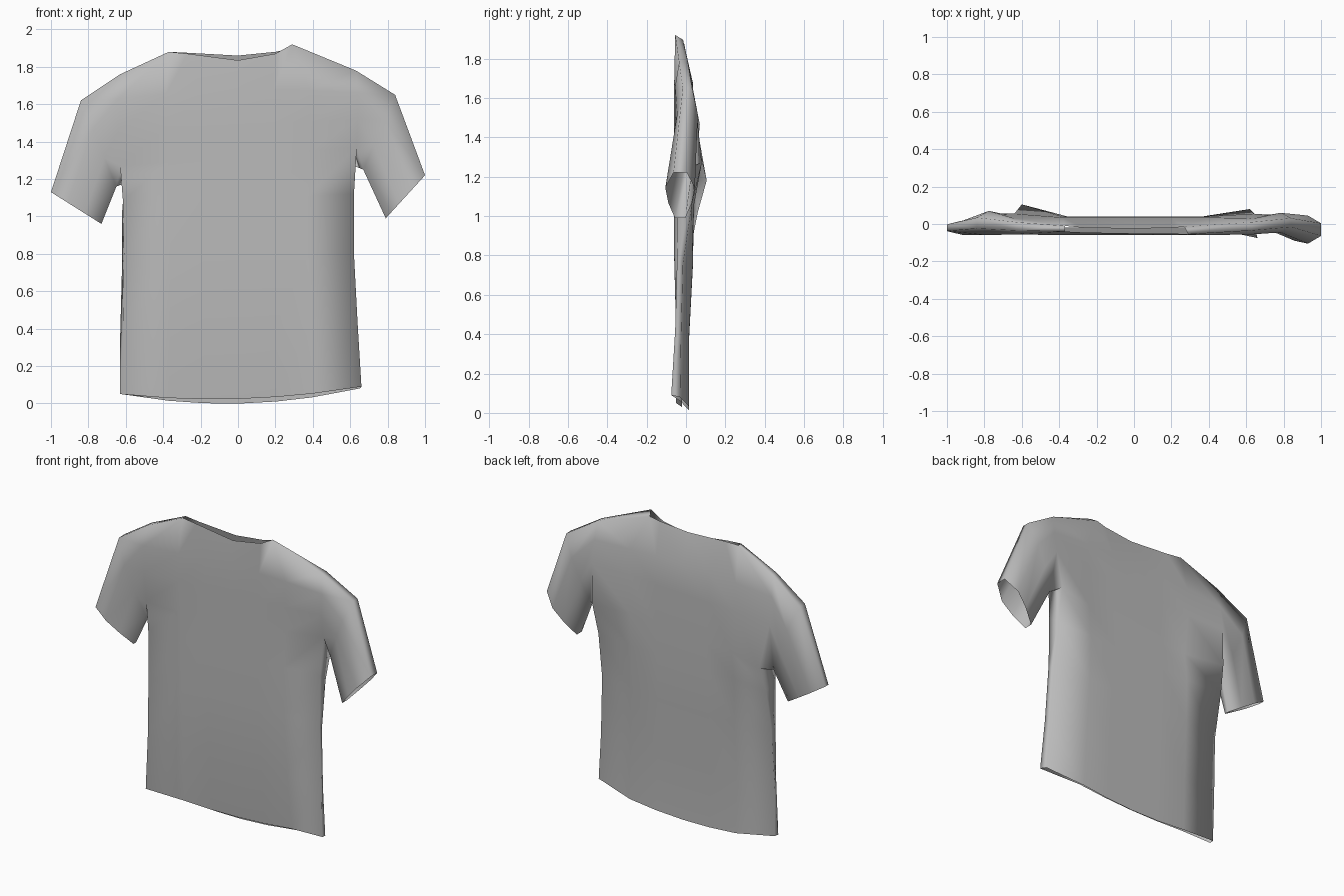
import bpy, bmesh
from mathutils import Vector

if "Cube" in bpy.data.objects:
    bpy.data.objects.remove(bpy.data.objects["Cube"])

cloth = bpy.data.materials.new("grey cloth")
cloth.use_nodes = True
GREY = (0.5, 0.5, 0.5, 1)
cloth.diffuse_color = GREY
cloth.node_tree.nodes["Principled BSDF"].inputs["Base Color"].default_value = GREY

bm = bmesh.new()
COLS = (-1, -.6, -.3, 0, .3, .6, 1)
ARMPIT = 4  # row where the sleeves start


def panel(rows, top):
    """Grid of vertices for one half of the shirt, hem to neckline."""
    grid = []
    for xr, xl, zr, zl, sag, y_mid, y_right, y_left in rows:
        line = []
        for t in COLS:
            s = (t + 1) / 2
            y_side = y_right if t < 0 else y_left
            y = y_side if abs(t) == 1 else y_mid
            z = zr + (zl - zr) * s + sag * (1 - t * t)
            line.append(bm.verts.new((xr + (xl - xr) * s, y, z)))
        grid.append(line)
    grid.append([bm.verts.new(p) for p in top])
    for a, b in zip(grid, grid[1:]):
        bridge(a, b)
    return grid


def bridge(a, b):
    """Strip of faces between two rows of vertices."""
    for i in range(len(a) - 1):
        bm.faces.new((a[i], a[i + 1], b[i + 1], b[i]))


# Front and back: right x, left x, right z, left z, sag, y middle, y right, y left
front = panel([
    (-.63, .66, .05, .09, -.045, -.02, -.05, -.075),
    (-.615, .64, .40, .42, 0, -.05, -.05, -.055),
    (-.61, .62, .78, .80, 0, -.06, -.05, -.045),
    (-.615, .62, 1.08, 1.12, 0, -.06, -.045, -.04),
    (-.63, .635, 1.27, 1.37, 0, -.06, -.045, -.03),
    (-.64, .64, 1.46, 1.52, 0, -.06, -.055, -.055),
    (-.64, .64, 1.63, 1.66, .03, -.06, -.055, -.055),
], [(-.63, -.035, 1.76), (-.37, -.04, 1.88), (-.27, -.045, 1.87), (0, -.05, 1.835),
    (.2, -.05, 1.87), (.29, -.055, 1.92), (.63, -.035, 1.78)])
back = panel([
    (-.625, .65, .05, .08, -.065, .015, -.02, -.03),
    (-.63, .63, .36, .38, 0, .015, -.015, -.025),
    (-.62, .615, .74, .76, 0, .035, .005, -.015),
    (-.62, .61, 1.02, 1.06, 0, .04, .06, .03),
    (-.6, .62, 1.18, 1.27, 0, .04, .105, .08),
    (-.64, .64, 1.46, 1.52, 0, .04, .055, .055),
    (-.64, .64, 1.63, 1.66, .03, .035, .03, .03),
], [(-.63, .01, 1.76), (-.37, -.01, 1.88), (-.27, -.02, 1.875), (0, -.025, 1.86),
    (.2, -.02, 1.88), (.27, -.015, 1.895), (.63, .01, 1.78)])

# Side seams up to the armpits
for c in (0, -1):
    bridge([row[c] for row in front[:ARMPIT + 1]],
           [row[c] for row in back[:ARMPIT + 1]])

# Shoulder seams either side of the neck opening
for part in (slice(0, 2), slice(5, 7)):
    bridge(front[-1][part], back[-1][part])


def sleeve(c, rings):
    """Tube from the armhole through rings of (bottom, top, front y, back y)."""
    loop = [front[r][c] for r in range(ARMPIT, 8)]
    loop += [back[r][c] for r in range(7, ARMPIT - 1, -1)]
    for low, high, yf, yb in rings:
        low, high = Vector(low), Vector(high)
        mid, ring = (yf + yb) / 2, []
        for edge, order in ((yf, (0, 1, 2, 3)), (yb, (3, 2, 1, 0))):
            for k in order:
                p = low.lerp(high, k / 3)
                fullness = (.35, .8, 1, .45)[k]
                ring.append(bm.verts.new((p.x, mid + (edge - mid) * fullness, p.y)))
        n = len(ring)
        for i in range(n):
            j = (i + 1) % n
            bm.faces.new((loop[i], loop[j], ring[j], ring[i]))
        loop = ring


sleeve(0, [((-.65, 1.16), (-.84, 1.62), -.06, .07),
           ((-.73, .96), (-1, 1.13), -.06, .02)])
sleeve(-1, [((.67, 1.25), (.84, 1.65), -.045, .06),
            ((.79, .99), (1, 1.22), -.105, .045)])

bmesh.ops.recalc_face_normals(bm, faces=bm.faces)
mesh = bpy.data.meshes.new("shirt")
bm.to_mesh(mesh)
bm.free()
mesh.materials.append(cloth)
mesh.shade_smooth()
shirt = bpy.data.objects.new("shirt", mesh)
bpy.context.collection.objects.link(shirt)
